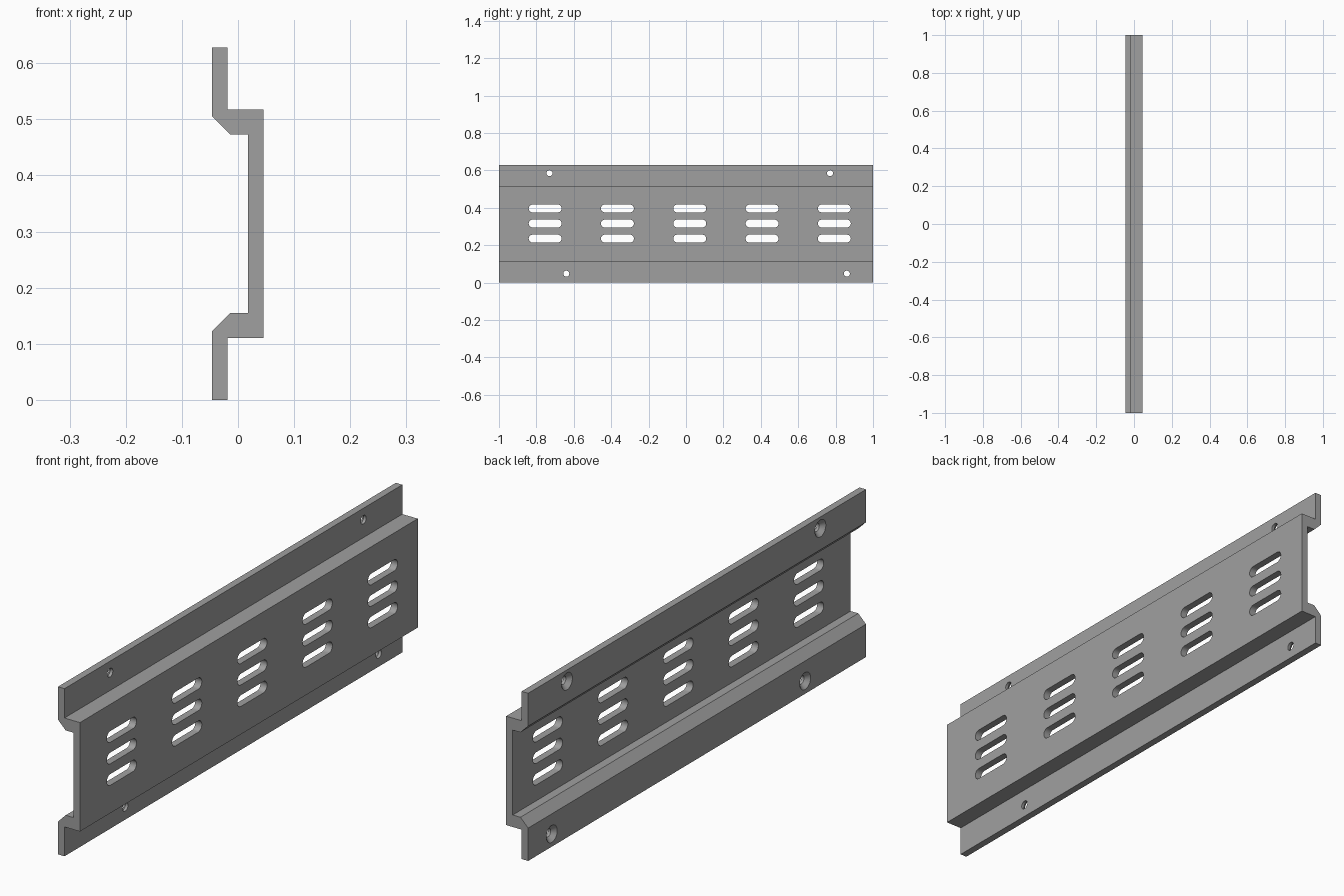
import bpy, bmesh, math

if "Cube" in bpy.data.objects:
    bpy.data.objects.remove(bpy.data.objects["Cube"])

steel = bpy.data.materials.new("grey_metal")
steel.diffuse_color = (0.35, 0.35, 0.35, 1)
steel.use_nodes = True
steel.node_tree.nodes["Principled BSDF"].inputs["Base Color"].default_value = steel.diffuse_color


def loft(bm, rings):
    """Skin a list of equal-length point rings into a closed solid."""
    loops = [[bm.verts.new(p) for p in ring] for ring in rings]
    n = len(loops[0])
    for a, b in zip(loops, loops[1:]):
        for i in range(n):
            j = (i + 1) % n
            bm.faces.new((a[i], a[j], b[j], b[i]))
    bm.faces.new(loops[0][::-1])
    bm.faces.new(loops[-1])


def make_object(name, bm):
    bmesh.ops.recalc_face_normals(bm, faces=bm.faces)
    mesh = bpy.data.meshes.new(name)
    bm.to_mesh(mesh)
    bm.free()
    mesh.materials.append(steel)
    obj = bpy.data.objects.new(name, mesh)
    bpy.context.collection.objects.link(obj)
    return obj


def outline(x, y, z, r, half=0.0, n=32):
    """Circle, or rounded slot when half > 0, in the plane at x."""
    pts = []
    for side in (1, -1):
        for i in range(n // 2 + 1):
            if half == 0 and i == n // 2:
                continue
            a = -math.pi / 2 + 2 * math.pi * i / n
            pts.append((x, y + side * (half + r * math.cos(a)), z + side * r * math.sin(a)))
    return pts


# Rail: folded cross-section, mirrored about mid height, extruded along y
MID = 0.314
lower = [(0.045, 0.11), (-0.019, 0.11), (-0.019, 0), (-0.046, 0),
         (-0.046, 0.123), (-0.014, 0.155), (0.018, 0.155)]
profile = lower + [(x, 2 * MID - z) for x, z in reversed(lower)]
bm = bmesh.new()
loft(bm, [[(x, y, z) for x, z in profile] for y in (-1, 1)])
rail = make_object("slotted_rail", bm)

# Cutters: five groups of three slots, and four countersunk screw holes
bm = bmesh.new()
for col in range(-2, 3):
    for row in (-1, 0, 1):
        y, z = 0.02 + 0.3865 * col, 0.316 + 0.0805 * row
        loft(bm, [outline(x, y, z, 0.021, 0.067) for x in (0.0, 0.07)])
for y, z in ((-0.73, 0.585), (0.77, 0.585), (-0.64, 0.048), (0.86, 0.048)):
    loft(bm, [outline(x, y, z, r) for x, r in
              ((-0.056, 0.042), (-0.030, 0.016), (0.0, 0.016))])
cutter = make_object("hole_cutter", bm)
cutter.hide_render = True

# Punch the openings and remove the cutter
mod = rail.modifiers.new("openings", 'BOOLEAN')
mod.operation = 'DIFFERENCE'
mod.solver = 'EXACT'
mod.object = cutter
bpy.context.view_layer.objects.active = rail
rail.select_set(True)
cutter.select_set(False)
bpy.ops.object.modifier_apply(modifier=mod.name)
bpy.data.objects.remove(cutter)
bpy.ops.object.shade_smooth_by_angle(angle=math.radians(30))
